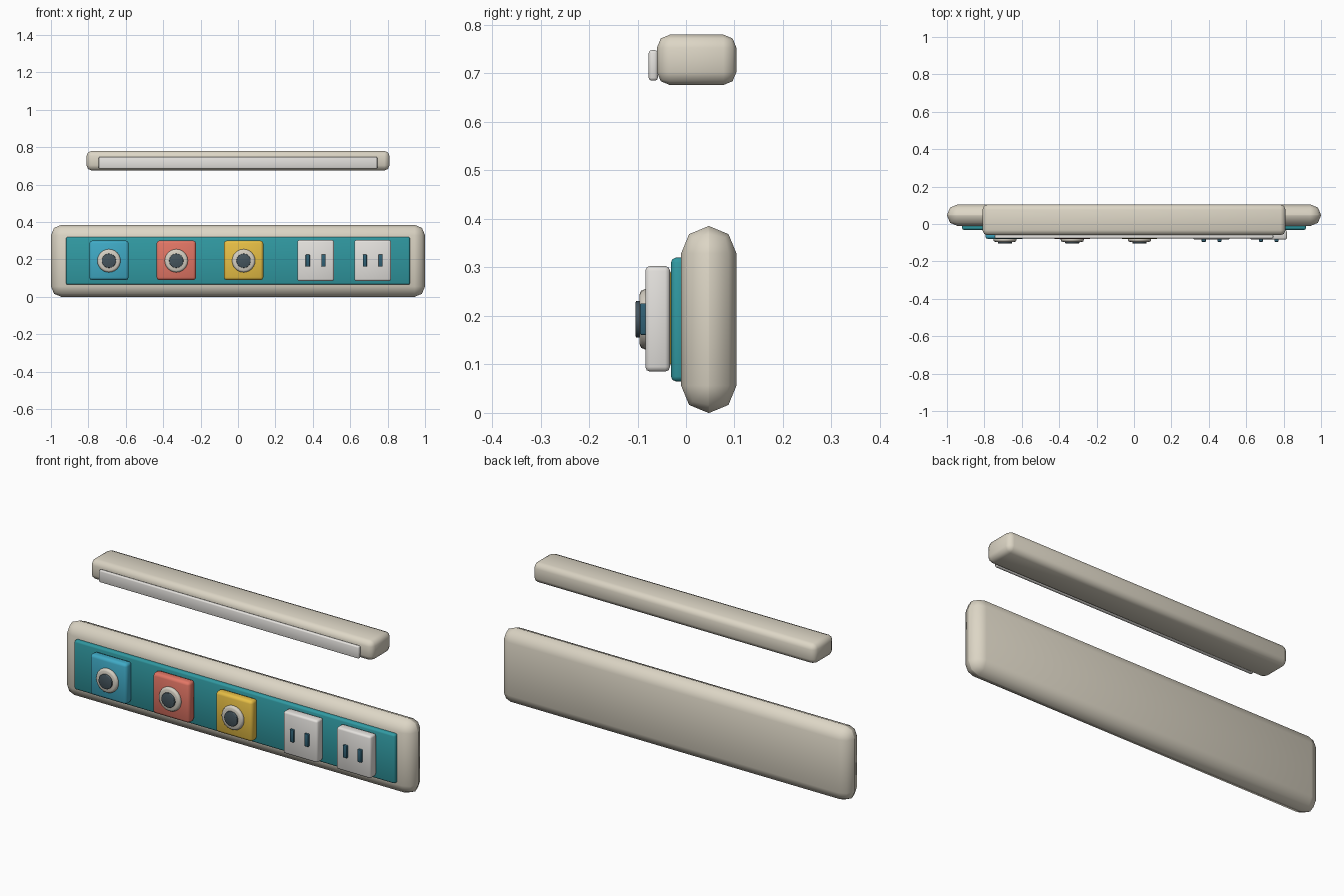
import bpy, math

if "Cube" in bpy.data.objects:
    bpy.data.objects.remove(bpy.data.objects["Cube"])

def mat(name, rgb):
    m = bpy.data.materials.new(name)
    m.diffuse_color = (*rgb, 1)
    m.use_nodes = True
    m.node_tree.nodes["Principled BSDF"].inputs["Base Color"].default_value = m.diffuse_color
    return m

CREAM = mat("cream", (0.72, 0.67, 0.56))
TEAL = mat("teal", (0.03, 0.32, 0.36))
BLUE = mat("blue", (0.05, 0.40, 0.56))
CORAL = mat("coral", (0.76, 0.18, 0.13))
YELLOW = mat("yellow", (0.80, 0.52, 0.06))
WHITE = mat("white", (0.78, 0.76, 0.73))
RING = mat("ring", (0.66, 0.62, 0.54))
DARK = mat("dark", (0.06, 0.09, 0.11))
SLOT = mat("slot", (0.03, 0.12, 0.18))

def finish(o, name, m, bevel, segs):
    o.name = name
    o.data.materials.append(m)
    if bevel:
        b = o.modifiers.new("bevel", "BEVEL")
        b.width, b.segments = bevel, segs
        b.limit_method = "ANGLE"
        bpy.ops.object.modifier_apply(modifier=b.name)
    bpy.ops.object.shade_smooth_by_angle(angle=math.radians(50))
    return o

# box given by its ranges on each axis
def box(name, x, y, z, m, bevel=0.0, segs=2):
    bpy.ops.mesh.primitive_cube_add(size=1, location=[sum(r) / 2 for r in (x, y, z)])
    o = bpy.context.object
    o.scale = [r[1] - r[0] for r in (x, y, z)]
    bpy.ops.object.transform_apply(location=False, rotation=False, scale=True)
    return finish(o, name, m, bevel, segs)

# round disc facing the front
def disc(name, x, y, z, r, m, bevel=0.0, verts=24):
    bpy.ops.mesh.primitive_cylinder_add(vertices=verts, radius=r, depth=y[1] - y[0],
                                        location=(x, sum(y) / 2, z),
                                        rotation=(math.pi / 2, 0, 0))
    return finish(bpy.context.object, name, m, bevel, 2)

# main housing and inset panel
box("housing", (-1, 1), (-0.01, 0.104), (0, 0.385), CREAM, 0.056)
box("front_panel", (-0.92, 0.92), (-0.031, 0.0), (0.065, 0.32), TEAL, 0.01)

# floating top bar with its front strip
box("top_bar", (-0.81, 0.81), (-0.06, 0.104), (0.676, 0.78), CREAM, 0.027)
box("bar_strip", (-0.745, 0.745), (-0.077, -0.058), (0.685, 0.748), WHITE, 0.006)

# coloured plates with round sockets
for label, x, m in (("blue", -0.69, BLUE), ("coral", -0.33, CORAL), ("yellow", 0.03, YELLOW)):
    box(label + "_plate", (x - 0.105, x + 0.105), (-0.08, -0.03), (0.09, 0.30), m, 0.014)
    disc(label + "_socket_ring", x, (-0.096, -0.07), 0.193, 0.062, RING, 0.011)
    disc(label + "_socket_core", x, (-0.104, -0.088), 0.193, 0.038, DARK, 0.003)

# white outlets with paired slots
for i, x in enumerate((0.415, 0.72)):
    box(f"outlet_{i}", (x - 0.098, x + 0.098), (-0.084, -0.033), (0.085, 0.303), WHITE, 0.01)
    for side in (-1, 1):
        c = x + side * 0.042
        box(f"outlet_{i}_slot_{side}", (c - 0.011, c + 0.011), (-0.095, -0.08),
            (0.161, 0.226), SLOT, 0.003)
